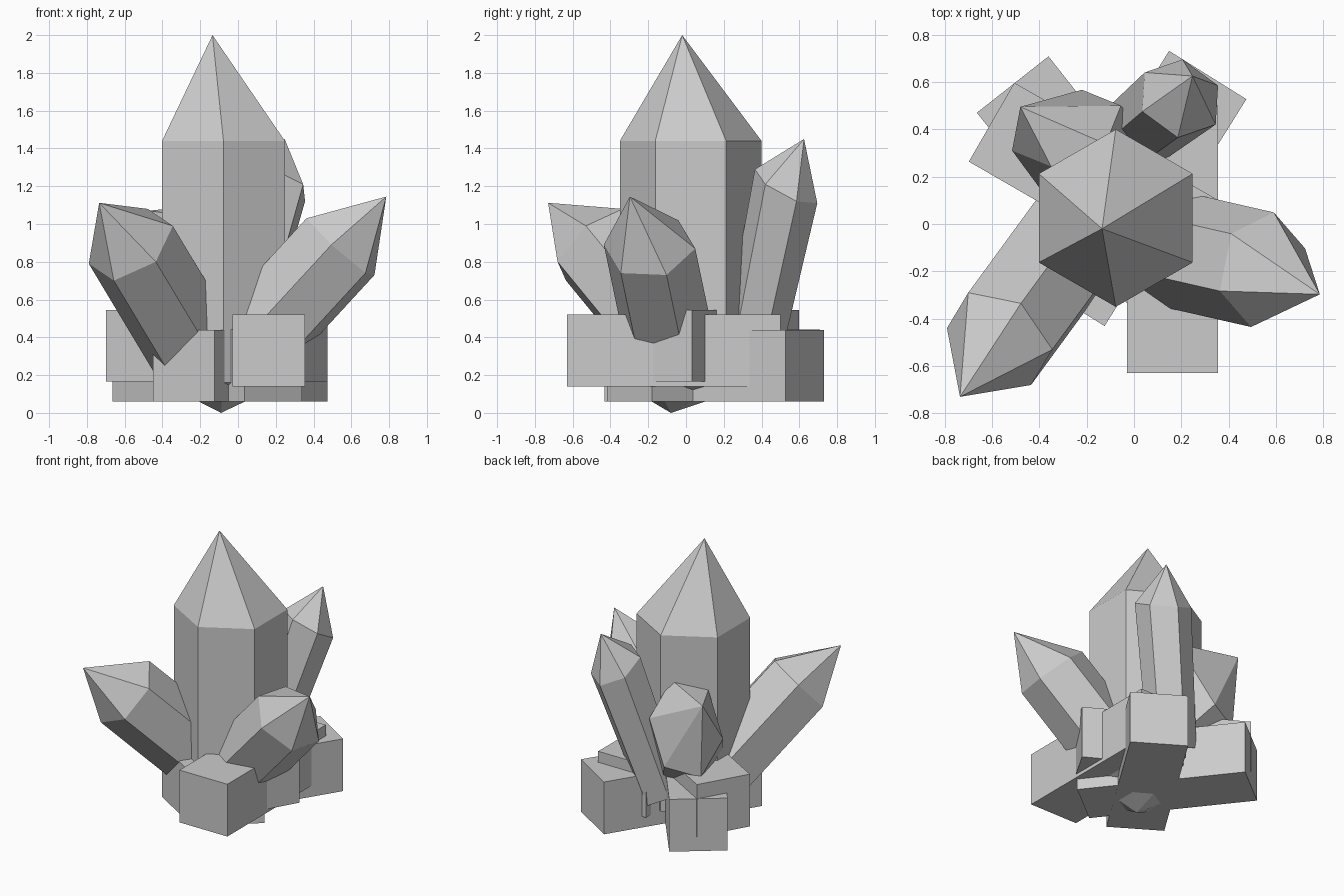
import bpy, bmesh, math
from mathutils import Vector, Matrix

if "Cube" in bpy.data.objects:
    bpy.data.objects.remove(bpy.data.objects["Cube"])


def finish(name, bm):
    bmesh.ops.recalc_face_normals(bm, faces=bm.faces[:])
    me = bpy.data.meshes.new(name)
    bm.to_mesh(me)
    bm.free()
    ob = bpy.data.objects.new(name, me)
    bpy.context.collection.objects.link(ob)
    return ob


def crystal(name, shoulder, a, b, axis, length, apex, taper=1.0, tail=None):
    """Six-sided crystal: shoulder ring from two corner vectors, swept down its axis."""
    c, a, b = Vector(shoulder), Vector(a), Vector(b)
    base = c - Vector(axis) * length
    corners = [a, a + b, b, -a, -a - b, -b]
    bm = bmesh.new()
    top = [bm.verts.new(c + p) for p in corners]
    low = [bm.verts.new(base + p * taper) for p in corners]
    tip = bm.verts.new(apex)
    end = bm.verts.new(tail if tail else base)
    for i in range(6):
        j = (i + 1) % 6
        bm.faces.new((low[i], low[j], top[j], top[i]))
        bm.faces.new((top[i], top[j], tip))
        bm.faces.new((low[j], low[i], end))
    return finish(name, bm)


def block(name, centre, angle):
    """Long square bar lying flat, turned about z."""
    bm = bmesh.new()
    bmesh.ops.create_cube(bm, size=1.0)
    bmesh.ops.transform(bm, verts=bm.verts[:],
                        matrix=Matrix.Translation(centre)
                        @ Matrix.Rotation(angle, 4, 'Z')
                        @ Matrix.Diagonal((0.385, 1.13, 0.38, 1)))
    return finish(name, bm)


# Crossing rock bars at the base
block("rock_front", (0.163, -0.065, 0.33), 0)
block("rock_back_right", (0.012, 0.15, 0.25), math.atan2(-0.6, 0.96))
block("rock_low_left", (-0.163, 0.145, 0.251), math.atan2(0.70, 0.89))
block("rock_high_left", (-0.112, 0.148, 0.355), math.atan2(0.98, 0.565))

# Tall central crystal with a blunt pointed underside
crystal("main_crystal", (-0.077, 0.025, 1.44), (0, 0.375, 0), (0.325, -0.1875, 0),
        (0, 0, 1), 1.28, (-0.135, -0.02, 2.0), tail=(-0.09, -0.08, 0))

# Leaning side crystals
crystal("front_left_crystal", (-0.5675, -0.485, 0.89),
        (-0.1325, 0.195, 0.09), (0.2225, -0.045, 0.10),
        (-0.60, -0.82, 1), 0.62, (-0.735, -0.73, 1.112))
crystal("right_crystal", (0.5425, -0.193, 0.88),
        (0.048, 0.242, -0.01), (-0.18, -0.09, 0.15),
        (0.92, -0.21, 1), 0.56, (0.785, -0.297, 1.145))
crystal("back_right_crystal", (0.195, 0.53, 1.2),
        (0.15, -0.11, 0.01), (0.01, 0.165, -0.09),
        (0.26, 0.21, 1), 0.9, (0.247, 0.625, 1.45), taper=0.87)
crystal("back_left_crystal", (-0.285, 0.405, 0.82),
        (-0.23, -0.095, -0.05), (0.165, -0.067, 0.285),
        (-0.70, 0.95, 1), 0.45, (-0.48, 0.495, 1.07))
